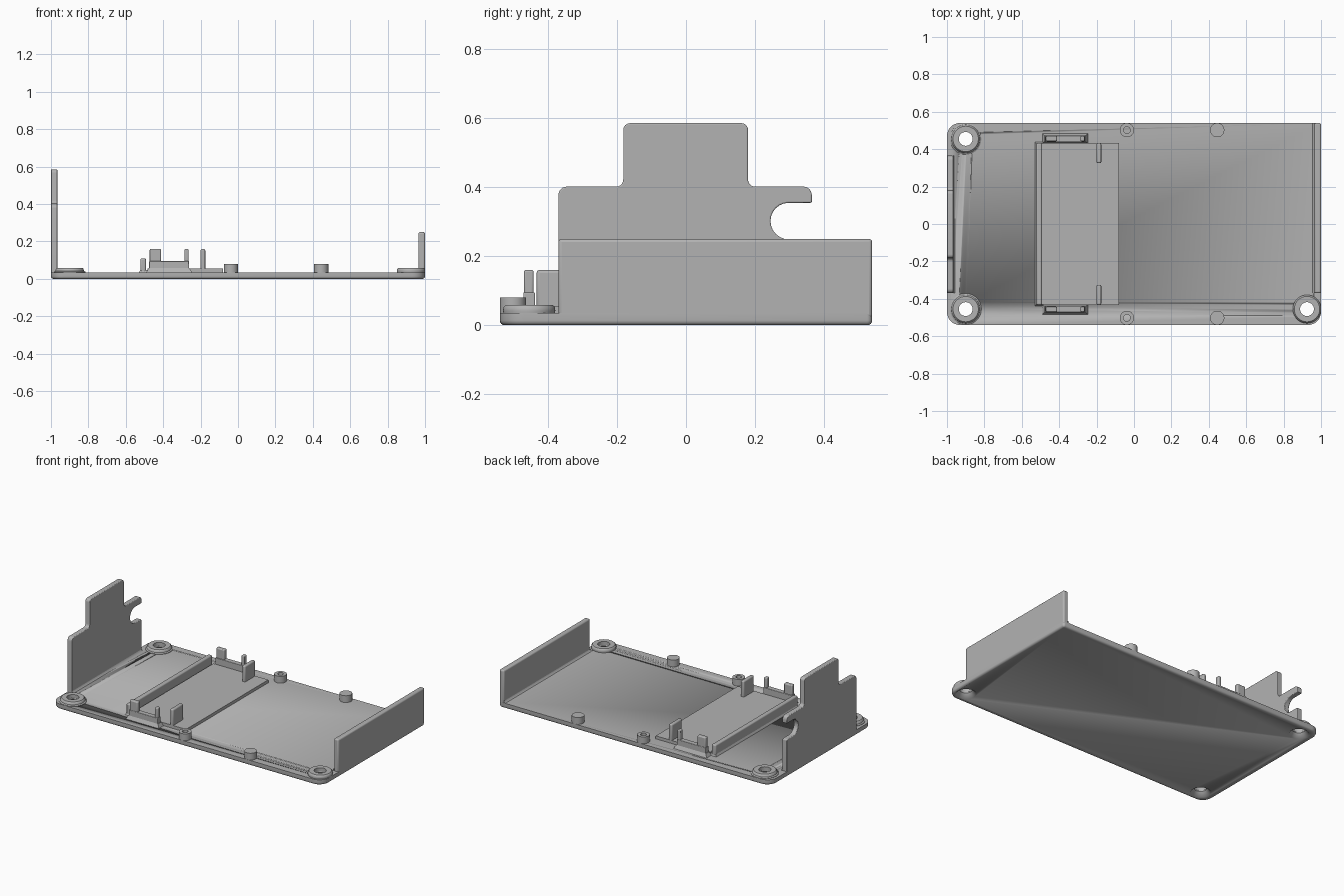
import bpy, bmesh
from math import pi, cos, sin, radians
from mathutils import Vector

cube = bpy.data.objects.get("Cube")
if cube:
    bpy.data.objects.remove(cube, do_unlink=True)

grey = bpy.data.materials.new("plain grey")
grey.use_nodes = True
colour = (0.45, 0.45, 0.45, 1)
grey.diffuse_color = colour
grey.node_tree.nodes["Principled BSDF"].inputs["Base Color"].default_value = colour

FLOOR = 0.035
HOLES = [(-0.9, 0.455), (-0.9, -0.455), (0.925, -0.455)]


def finish(name, bm, bevel=0):
    """Turn a bmesh into a smooth-shaded grey object."""
    bmesh.ops.recalc_face_normals(bm, faces=bm.faces)
    mesh = bpy.data.meshes.new(name)
    bm.to_mesh(mesh)
    bm.free()
    mesh.materials.append(grey)
    obj = bpy.data.objects.new(name, mesh)
    bpy.context.collection.objects.link(obj)
    if bevel:
        mod = obj.modifiers.new("round edges", "BEVEL")
        mod.width, mod.segments = bevel, 3
        mod.limit_method, mod.angle_limit = "ANGLE", radians(40)
    bpy.ops.object.select_all(action="DESELECT")
    obj.select_set(True)
    bpy.context.view_layer.objects.active = obj
    bpy.ops.object.shade_smooth_by_angle(angle=radians(35))
    return obj


def rounded(corners, steps=6):
    """Round each (u, v, radius) corner of a right-angled outline."""
    out = []
    for i, (u, v, r) in enumerate(corners):
        p = Vector((u, v))
        if not r:
            out.append(p)
            continue
        a = (Vector(corners[i - 1][:2]) - p).normalized()
        b = (Vector(corners[(i + 1) % len(corners)][:2]) - p).normalized()
        for k in range(steps + 1):
            t = k / steps * pi / 2
            out.append(p + r * (a * (1 - sin(t)) + b * (1 - cos(t))))
    return out


def extrude(outline, place, offset):
    """Extrude an outline, placed in space by a function, along an offset."""
    bm = bmesh.new()
    face = bm.faces.new([bm.verts.new(place(*p)) for p in outline])
    geom = bmesh.ops.extrude_face_region(bm, geom=[face])["geom"]
    moved = [g for g in geom if isinstance(g, bmesh.types.BMVert)]
    bmesh.ops.translate(bm, verts=moved, vec=offset)
    return bm


def box(name, x, y, z, bevel=0):
    outline = [(x[0], y[0]), (x[1], y[0]), (x[1], y[1]), (x[0], y[1])]
    bm = extrude(outline, lambda u, v: (u, v, z[0]), (0, 0, z[1] - z[0]))
    return finish(name, bm, bevel)


def lathe(name, profile, at, closed=False, n=40):
    """Spin (radius, z) points about a vertical axis; closed makes a ring."""
    bm = bmesh.new()
    rings = [[bm.verts.new((at[0] + r * cos(2 * pi * k / n),
                            at[1] + r * sin(2 * pi * k / n), z))
              for k in range(n)] for r, z in profile]
    pairs = list(zip(rings, rings[1:]))
    if closed:
        pairs.append((rings[-1], rings[0]))
    else:
        bm.faces.new(rings[0])
        bm.faces.new(rings[-1])
    for lo, hi in pairs:
        for k in range(n):
            j = (k + 1) % n
            bm.faces.new((lo[k], lo[j], hi[j], hi[k]))
    return finish(name, bm)


def flare(name, x, y, z, grow):
    """Block with a base spreading outward."""
    bm = bmesh.new()
    bmesh.ops.create_cube(bm, size=1)
    for v in bm.verts:
        g = grow if v.co.z < 0 else 0
        sx, sy, top = v.co.x > 0, v.co.y > 0, v.co.z > 0
        v.co = (x[sx] + (g if sx else -g), y[sy] + (g if sy else -g), z[top])
    return finish(name, bm)


# Floor plate with rounded underside edges
outline = rounded([(-1, -0.54, 0.07), (1, -0.54, 0.07), (1, 0.54, 0.015), (-1, 0.54, 0.07)], 8)
bm = extrude(outline, lambda u, v: (u, v, 0), (0, 0, FLOOR))
under = [e for e in bm.edges if all(v.co.z < 0.001 for v in e.verts)]
bmesh.ops.bevel(bm, geom=under, offset=0.014, segments=4, profile=0.5, affect="EDGES")
base = finish("floor_plate", bm)

# Countersunk screw holes and their raised collars
for i, at in enumerate(HOLES):
    cutter = lathe("hole_cutter", [(0.066, -0.01), (0.06, 0), (0.037, 0.028), (0.037, 0.08)], at)
    cutter.hide_render = True
    bpy.context.view_layer.objects.active = base
    mod = base.modifiers.new("hole", "BOOLEAN")
    mod.object, mod.operation, mod.solver = cutter, "DIFFERENCE", "EXACT"
    bpy.ops.object.modifier_apply(modifier=mod.name)
    bpy.data.objects.remove(cutter, do_unlink=True)
    wide = 0.084 if at[0] < 0 else 0.075
    lathe(f"screw_collar_{i + 1}",
          [(0.037, FLOOR - 0.004), (wide, FLOOR - 0.004), (wide, FLOOR + 0.003),
           (0.076, FLOOR + 0.008), (0.074, 0.053), (0.068, 0.059), (0.037, 0.059)],
          at, closed=True)

# Low end wall
box("low_end_wall", (0.965, 1), (-0.37, 0.54), (0.022, 0.25), 0.009)

# Tall end wall with a stepped top and an open round slot
slot = [Vector((0.298 - 0.053 * sin(t * pi / 12), 0.302 - 0.053 * cos(t * pi / 12)))
        for t in range(13)]
lower = rounded([(0.365, 0.02, 0), (0.365, 0.249, 0.01), (0.3, 0.249, 0)])
upper = rounded([(0.3, 0.355, 0), (0.365, 0.355, 0), (0.365, 0.402, 0.025),
                 (0.18, 0.402, 0.02), (0.18, 0.586, 0.02), (-0.182, 0.586, 0.02),
                 (-0.182, 0.402, 0.02), (-0.37, 0.402, 0.025), (-0.37, 0.02, 0)])
tall = extrude(lower[:-1] + slot + upper[1:], lambda u, v: (-1, u, v), (0.034, 0, 0))
finish("tall_end_wall", tall, 0.004)

# Fillet strips where the end walls meet the floor
for name, x, d, y in (("tall_wall_fillet", -0.966, 1, (-0.37, 0.365)),
                      ("low_wall_fillet", 0.965, -1, (-0.37, 0.54))):
    z = FLOOR - 0.002
    curve = [(x - d * 0.003, z), (x + d * 0.013, z), (x + d * 0.004, z + 0.006),
             (x, z + 0.015), (x - d * 0.003, z + 0.015)]
    finish(name, extrude(curve, lambda u, v: (u, y[0], v), (0, y[1] - y[0], 0)))

# Raised tray and its long back rail
box("tray", (-0.485, -0.08), (-0.433, 0.433), (0.03, 0.055))
box("tray_rail", (-0.522, -0.492), (-0.433, 0.433), (0.03, 0.11), 0.008)
flare("tray_rail_foot", (-0.522, -0.485), (-0.43, 0.43), (0.03, 0.048), 0.01)

# Mirrored clips, blades and stand-offs on both long sides
for side, s in (("front", -1), ("back", 1)):
    def span(a, b):
        return sorted((s * a, s * b))
    box(f"{side}_clip_wall", (-0.475, -0.262), span(0.438, 0.472), (0.03, 0.095), 0.003)
    flare(f"{side}_clip_foot", (-0.478, -0.259), span(0.442, 0.472), (0.034, 0.058), 0.013)
    box(f"{side}_clip_wide_prong", (-0.472, -0.412), span(0.442, 0.47), (0.08, 0.16), 0.006)
    box(f"{side}_clip_thin_prong", (-0.286, -0.264), span(0.442, 0.47), (0.08, 0.16), 0.006)
    box(f"{side}_blade", (-0.2, -0.175), span(0.325, 0.433), (0.045, 0.16), 0.008)
    lathe(f"{side}_hollow_standoff", [(0.018, 0.03), (0.038, 0.03), (0.038, 0.08), (0.018, 0.08)],
          (-0.038, s * 0.502), closed=True)
    lathe(f"{side}_solid_standoff", [(0.038, 0.03), (0.038, 0.08)], (0.445, s * 0.502))
